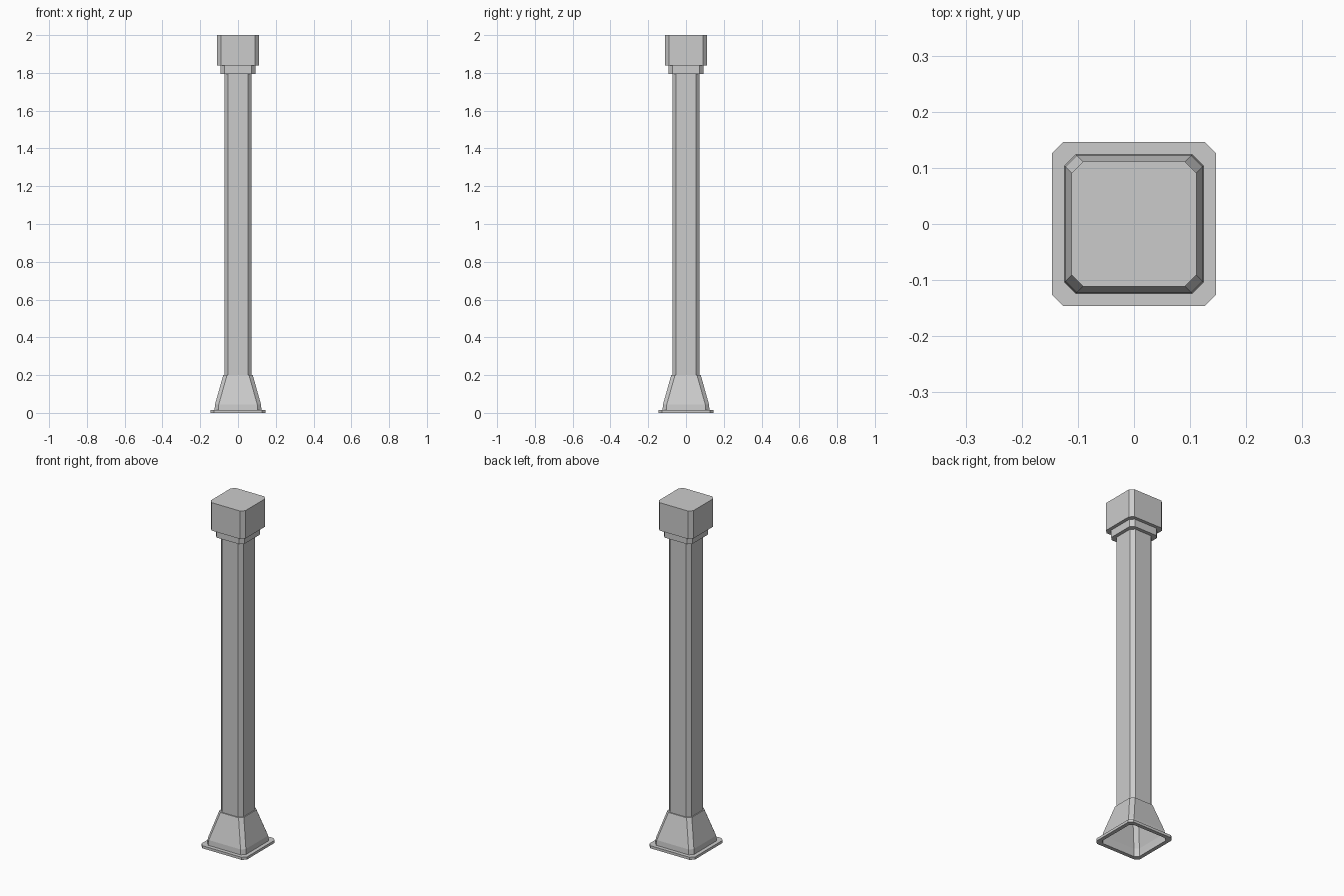
import bpy, bmesh

if "Cube" in bpy.data.objects:
    bpy.data.objects.remove(bpy.data.objects["Cube"])


def octagon(half, z, cut=0.02):
    """Square outline with four chamfered corners, counter-clockwise."""
    a, b = half, half - cut
    return [(a, -b, z), (a, b, z), (b, a, z), (-b, a, z),
            (-a, b, z), (-a, -b, z), (-b, -a, z), (b, -a, z)]


def loft(name, profile, closed=False, cap_top=False):
    """Skin chamfered-square sections given as (half width, height)."""
    bm = bmesh.new()
    rings = [[bm.verts.new(p) for p in octagon(h, z)] for h, z in profile]
    pairs = list(zip(rings, rings[1:]))
    if closed:
        pairs.append((rings[-1], rings[0]))
    for lo, hi in pairs:
        for i in range(8):
            j = (i + 1) % 8
            bm.faces.new((lo[i], lo[j], hi[j], hi[i]))
    if cap_top:
        bm.faces.new(rings[-1])
    mesh = bpy.data.meshes.new(name)
    bm.to_mesh(mesh)
    bm.free()
    obj = bpy.data.objects.new(name, mesh)
    bpy.context.collection.objects.link(obj)
    return obj


# Thin foot flange, open in the middle
loft("base_flange", [(0.124, 0), (0.146, 0), (0.146, 0.015), (0.124, 0.015)],
     closed=True)
# Hollow flared foot with a short upright skirt and a small top lip
loft("flared_foot", [(0.124, 0.015), (0.122, 0.045), (0.078, 0.2), (0.072, 0.2)])
# Long chamfered shaft
loft("shaft", [(0.072, 0.2), (0.072, 1.795)])
# Collar under the head
loft("collar", [(0.072, 1.795), (0.092, 1.795), (0.092, 1.838)])
# Head block
loft("head_block", [(0.092, 1.838), (0.111, 1.838), (0.111, 2.0)], cap_top=True)
